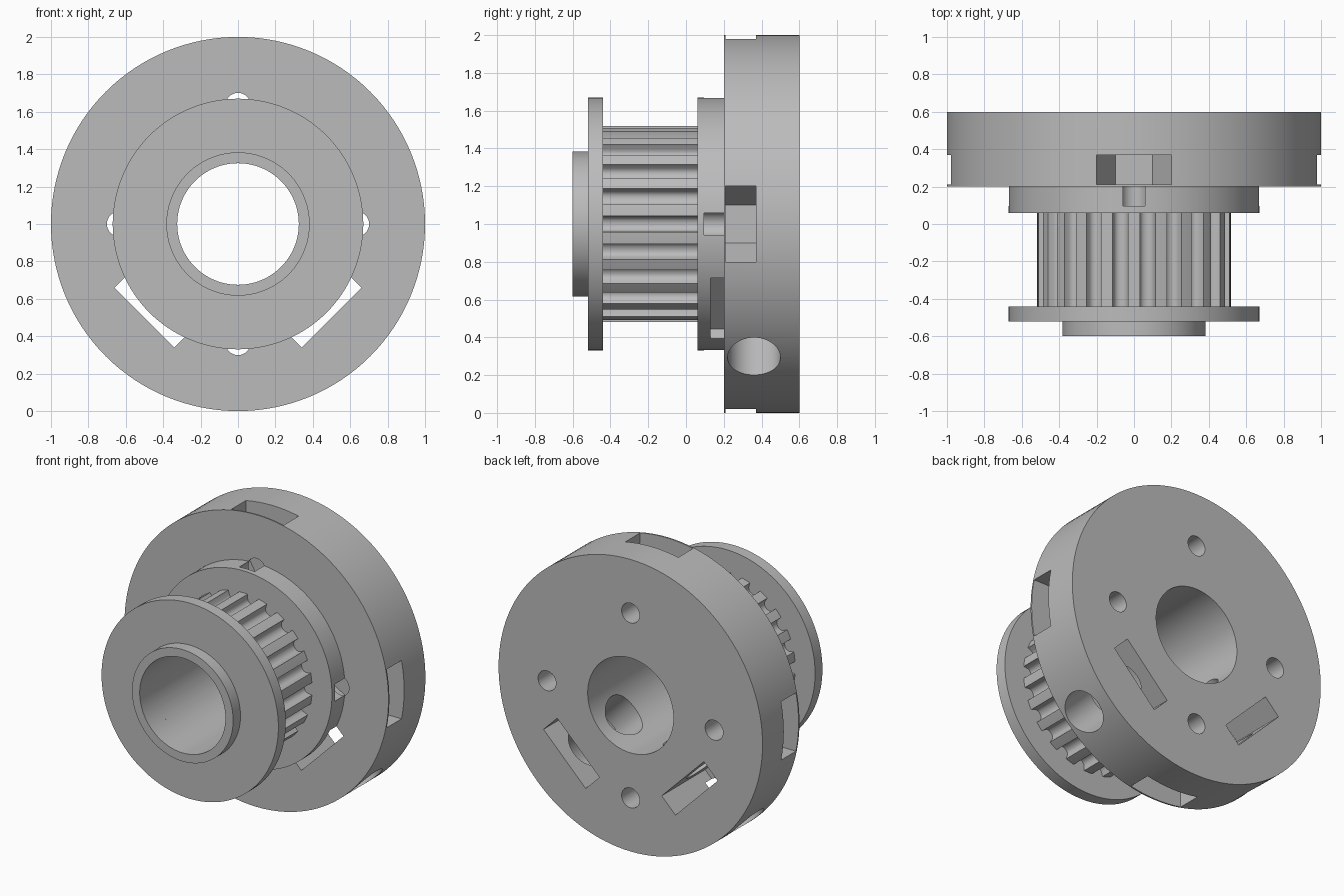
import bpy, bmesh, math
from mathutils import Matrix, Vector

default = bpy.data.objects.get("Cube")
if default:
    bpy.data.objects.remove(default, do_unlink=True)

AXIS_Z = 1.0
BORE = 0.325
SEGMENTS = 128
TEETH = 22

grey = bpy.data.materials.new("plain grey")
grey.use_nodes = True
grey.diffuse_color = (0.5, 0.5, 0.5, 1)
grey.node_tree.nodes["Principled BSDF"].inputs["Base Color"].default_value = (0.5, 0.5, 0.5, 1)


def finish(name, bm):
    bmesh.ops.recalc_face_normals(bm, faces=bm.faces)
    mesh = bpy.data.meshes.new(name)
    bm.to_mesh(mesh)
    bm.free()
    mesh.materials.append(grey)
    obj = bpy.data.objects.new(name, mesh)
    bpy.context.collection.objects.link(obj)
    return obj


def sweep_rings(name, rings):
    """Skin a closed loop of equally long point rings."""
    bm = bmesh.new()
    rows = [[bm.verts.new(p) for p in ring] for ring in rings]
    for i, row in enumerate(rows):
        following = rows[(i + 1) % len(rows)]
        for j in range(len(row)):
            k = (j + 1) % len(row)
            bm.faces.new((row[j], row[k], following[k], following[j]))
    return finish(name, bm)


def circle(radius, count=SEGMENTS):
    return [(radius, 2 * math.pi * i / count) for i in range(count)]


def ring_at(polar, y):
    return [(r * math.cos(a), y, AXIS_Z + r * math.sin(a)) for r, a in polar]


def lathe(name, profile):
    """Turn a closed (radius, y) profile about the bore axis."""
    return sweep_rings(name, [ring_at(circle(r), y) for r, y in profile])


def prism(name, points, y0, y1, angle):
    """Extrude (tangential, radial) points along y, turned about the axis."""
    bm = bmesh.new()
    turn = Matrix.Translation((0, 0, AXIS_Z)) @ Matrix.Rotation(angle, 4, 'Y')
    base = bm.faces.new([bm.verts.new(turn @ Vector((t, y0, r))) for t, r in points])
    extruded = bmesh.ops.extrude_face_region(bm, geom=[base])
    moved = [v for v in extruded["geom"] if isinstance(v, bmesh.types.BMVert)]
    bmesh.ops.translate(bm, verts=moved, vec=(0, y1 - y0, 0))
    return finish(name, bm)


def radial_drill(name, radius, y, start, end, angle):
    bm = bmesh.new()
    turn = Matrix.Translation((0, y, AXIS_Z)) @ Matrix.Rotation(angle, 4, 'Y')
    bmesh.ops.create_cone(bm, cap_ends=True, segments=48, radius1=radius, radius2=radius,
                          depth=end - start,
                          matrix=turn @ Matrix.Translation((0, 0, (start + end) / 2)))
    return finish(name, bm)


def select_only(obj):
    bpy.ops.object.select_all(action='DESELECT')
    obj.select_set(True)
    bpy.context.view_layer.objects.active = obj


def cut(target, cutter):
    cutter.hide_render = True
    select_only(target)
    mod = target.modifiers.new("cut", 'BOOLEAN')
    mod.operation = 'DIFFERENCE'
    mod.solver = 'EXACT'
    mod.object = cutter
    bpy.ops.object.modifier_apply(modifier=mod.name)
    bpy.data.objects.remove(cutter, do_unlink=True)


# Mounting disc with its shoulder
disc = lathe("mounting_disc", [(BORE, 0.06), (0.67, 0.06), (0.67, 0.2),
                               (1.0, 0.2), (1.0, 0.6), (BORE, 0.6)])

# Four bolt holes, each with a nut pocket open at the rim
bolt_radius = 0.633
bolt = [(0.068 * math.cos(a), bolt_radius + 0.068 * math.sin(a)) for _, a in circle(1, 40)]
pocket = [(-0.2, bolt_radius), (-0.1, 0.46), (0.1, 0.46),
          (0.2, bolt_radius), (0.2, 1.1), (-0.2, 1.1)]
for i in range(4):
    angle = i * math.pi / 2
    cut(disc, prism("nut_pocket_cutter", pocket, 0.21, 0.37, angle))
    cut(disc, prism("bolt_hole_cutter", bolt, 0.095, 0.7, angle))

# Two set screw holes crossing captive nut slots
slot = [(-0.226, 0.56), (0.226, 0.56), (0.226, 0.707), (-0.226, 0.707)]
for side in (-1, 1):
    angle = side * math.radians(135)
    cut(disc, prism("nut_slot_cutter", slot, 0.13, 0.7, angle))
    cut(disc, radial_drill("set_screw_cutter", 0.14, 0.36, 0.15, 1.1, angle))

# Toothed barrel: rounded grooves around the rim
pitch = 2 * math.pi / TEETH
half_groove = math.radians(4.7)
outline = []
for tooth in range(TEETH):
    for step in range(11):
        t = math.pi * step / 10
        depth = 0.06 * math.sqrt(max(0.0, math.sin(t)))
        outline.append((0.52 - depth, tooth * pitch - half_groove * math.cos(t)))
    outline.append((0.52, (tooth + 0.5) * pitch))
inner = [(BORE, a) for _, a in outline]
barrel = sweep_rings("toothed_barrel", [ring_at(inner, -0.44), ring_at(outline, -0.44),
                                        ring_at(outline, 0.06), ring_at(inner, 0.06)])

# Front belt flange and hub collar
front = lathe("front_flange", [(BORE, -0.6), (0.383, -0.6), (0.383, -0.52),
                               (0.67, -0.52), (0.67, -0.44), (BORE, -0.44)])

for part in (disc, barrel, front):
    select_only(part)
    bpy.ops.object.shade_smooth_by_angle(angle=math.radians(30))
